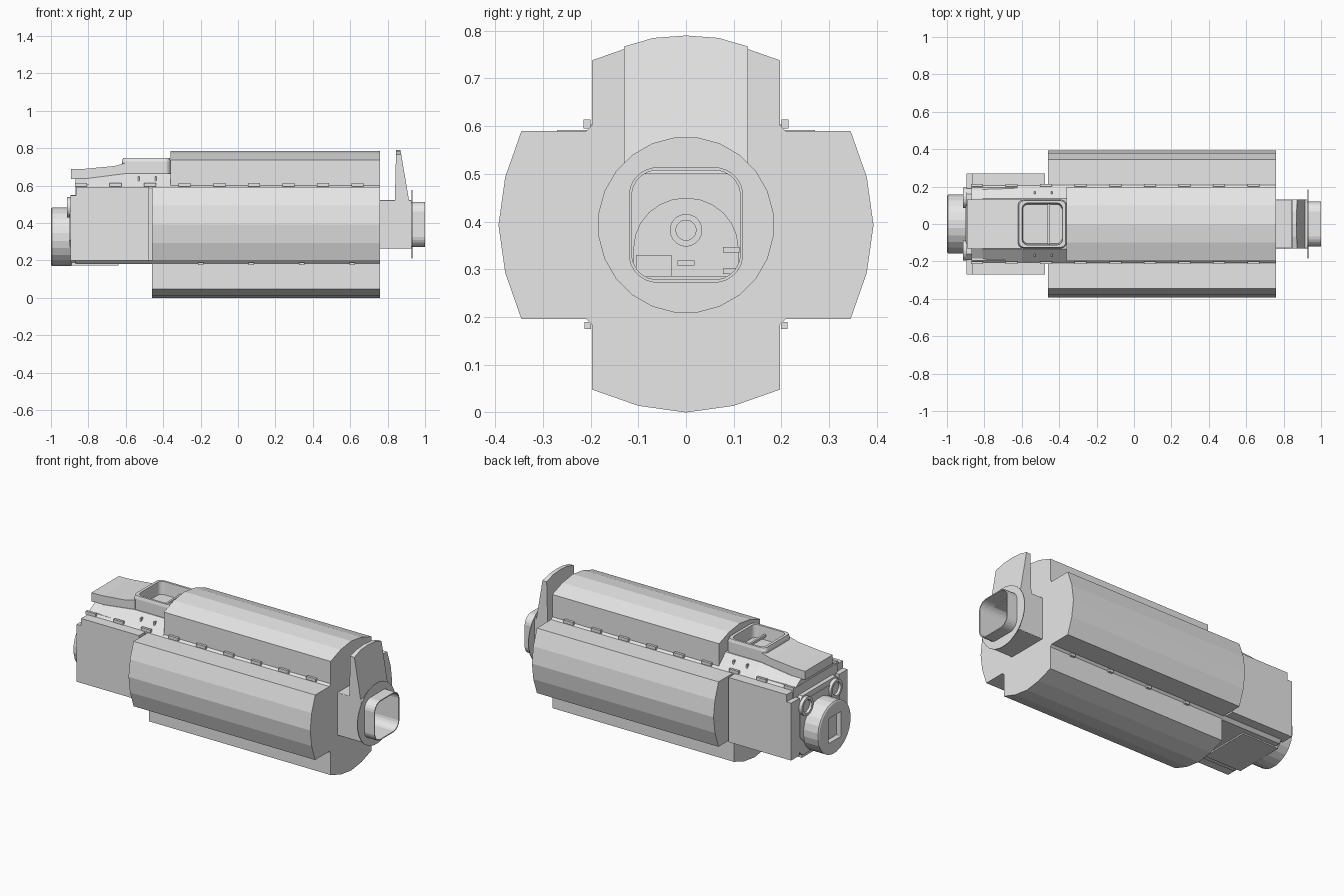
import bpy, bmesh, math

cube = bpy.data.objects.get("Cube")
if cube:
    bpy.data.objects.remove(cube, do_unlink=True)

grey = bpy.data.materials.new("light_grey")
grey.use_nodes = True
grey.diffuse_color = (0.8, 0.8, 0.8, 1)
grey.node_tree.nodes["Principled BSDF"].inputs["Base Color"].default_value = (0.8, 0.8, 0.8, 1)

MID = 0.393  # height of the long axis


def loft(name, rings, axis="x", caps=(True, True), wrap=False):
    """Skin a list of (outline, offset) rings stacked along an axis."""
    bm = bmesh.new()
    loops = []
    for pts, off in rings:
        loop = []
        for u, v in pts:
            o = off(u, v) if callable(off) else off
            co = {"x": (o, u, v), "y": (u, o, v), "z": (u, v, o)}[axis]
            loop.append(bm.verts.new(co))
        loops.append(loop)
    pairs = list(zip(loops, loops[1:]))
    if wrap:
        pairs.append((loops[-1], loops[0]))
    for a, b in pairs:
        n = len(a)
        for i in range(n):
            j = (i + 1) % n
            bm.faces.new((a[i], a[j], b[j], b[i]))
    if not wrap:
        if caps[0]:
            bm.faces.new(loops[0])
        if caps[1]:
            bm.faces.new(loops[-1])
    bmesh.ops.recalc_face_normals(bm, faces=bm.faces)
    me = bpy.data.meshes.new(name)
    bm.to_mesh(me)
    bm.free()
    me.materials.append(grey)
    ob = bpy.data.objects.new(name, me)
    bpy.context.collection.objects.link(ob)
    return ob


def prism(name, pts, a, b, axis="x"):
    return loft(name, [(pts, a), (pts, b)], axis)


def box(name, x, y, z):
    pts = [(x[0], y[0]), (x[1], y[0]), (x[1], y[1]), (x[0], y[1])]
    return prism(name, pts, z[0], z[1], "z")


def rounded(hw, hh, r, cu=0, cv=MID, n=6):
    """Rounded rectangle outline; a circle when r equals both half sizes."""
    pts = []
    for k, (su, sv) in enumerate([(1, 1), (-1, 1), (-1, -1), (1, -1)]):
        for i in range(n):
            a = math.pi / 2 * (k + (i + 0.5) / n)
            pts.append((cu + su * (hw - r) + r * math.cos(a),
                        cv + sv * (hh - r) + r * math.sin(a)))
    return pts


def circle(r, cu=0, cv=MID):
    return rounded(r, r, r, cu, cv)


def chamfered(hw, hh, c, cv=MID):
    q = [(hw, hh - c), (hw - c, hh)]
    half = q + [(-u, v) for u, v in reversed(q)]
    return [(u, cv + v) for u, v in half] + [(-u, cv - v) for u, v in half]


# Core and the four equipment bays around it
prism("core", chamfered(0.212, 0.212, 0.018), -0.87, 0.76)
bay = [(-0.197, 0.18), (-0.197, 0.345), (-0.1, 0.379), (0, 0.393),
       (0.1, 0.379), (0.197, 0.345), (0.197, 0.18)]
for k, side in enumerate(["top", "right", "bottom", "left"]):
    c, s = [(1, 0), (0, 1), (-1, 0), (0, -1)][k]
    pts = [(u * c - r * s, MID + u * s + r * c) for u, r in bay]
    prism(side + "_bay", pts, -0.36 if side == "top" else -0.46, 0.76)

# Forward side blocks, with notched upper front corner
block = [(-0.895, 0.2), (-0.475, 0.2), (-0.475, 0.592), (-0.865, 0.592),
         (-0.865, 0.548), (-0.895, 0.548)]
for s, side in [(-1, "right"), (1, "left")]:
    prism(side + "_forward_block", block, s * 0.19, s * 0.27, "y")
    # Handrails along the upper edges
    for i in range(9):
        x = -0.84 + i * 0.185
        box(side + "_handrail", (x - 0.032, x + 0.032),
            sorted((s * 0.2, s * 0.215)), (0.595, 0.614))
    for i in range(4):
        x = -0.2 + i * 0.27
        box(side + "_lower_clip", (x - 0.015, x + 0.015),
            sorted((s * 0.199, s * 0.213)), (0.175, 0.19))
box("belly_plate", (-0.89, -0.64), (-0.16, 0.16), (0.173, 0.19))

# Front bulkhead, portholes and docking drum
prism("front_bulkhead", chamfered(0.21, 0.18, 0.05, 0.37), -0.895, -0.86)
prism("bulkhead_step", chamfered(0.19, 0.13, 0.05, 0.39), -0.9, -0.89)
for s, side in [(-1, "right"), (1, "left")]:
    y, z = s * 0.14, 0.485
    loft(side + "_porthole", [(circle(0.056, y, z), -0.89), (circle(0.056, y, z), -0.915),
                              (circle(0.04, y, z), -0.915), (circle(0.036, y, z), -0.902)])
hatch = rounded(0.06, 0.075, 0.004, 0, 0.326)
loft("docking_drum", [(circle(0.158, 0, 0.326), -0.89), (circle(0.158, 0, 0.326), -0.995),
                      (circle(0.15, 0, 0.326), -1.0), (hatch, -1.0), (hatch, -0.97)])

# Raised roof in front of the upper bay
fairing = [(-0.207, 0.595), (-0.135, 0.665), (0.135, 0.665), (0.207, 0.595)]
nose = [(-0.2, 0.595), (-0.135, 0.638), (0.135, 0.638), (0.2, 0.595)]
loft("roof_fairing", [(nose, -0.868), (nose, -0.81), (fairing, -0.6), (fairing, -0.36)])
hood = [(-0.893, 0.635), (-0.82, 0.637), (-0.62, 0.65), (-0.6, 0.65), (-0.6, 0.722),
        (-0.66, 0.705), (-0.82, 0.69), (-0.893, 0.688)]
prism("roof_hood", hood, -0.132, 0.132, "y")


def frame(hx, hy, r):
    return rounded(hx, hy, r, -0.49, 0)


# Roof window with recessed floor
loft("roof_window_frame", [(frame(0.13, 0.13, 0.03), 0.655), (frame(0.13, 0.13, 0.03), 0.73),
                           (frame(0.125, 0.125, 0.03), 0.748), (frame(0.108, 0.112, 0.03), 0.748),
                           (frame(0.105, 0.105, 0.03), 0.672)], "z")
box("window_crossbar", (-0.462, -0.45), (-0.108, 0.108), (0.69, 0.705))
for s, side in [(-1, "right"), (1, "left")]:
    for x in (-0.53, -0.44):
        box(side + "_roof_peg", (x - 0.004, x + 0.004),
            sorted((s * 0.16, s * 0.175)), (0.625, 0.648))

# Rear docking block, thin collar and hollow tube
tube_out, tube_in = rounded(0.12, 0.121, 0.06), rounded(0.114, 0.115, 0.055)
square = rounded(0.13, 0.13, 0.004)
loft("rear_block", [(square, 0.75), (square, 0.93), (tube_in, 0.93), (tube_in, 0.75)], wrap=True)
loft("rear_collar", [(circle(0.185), 0.928), (circle(0.185), 0.932),
                     (tube_in, 0.932), (tube_in, 0.928)], wrap=True)
loft("rear_tube", [(tube_out, 0.93), (tube_out, 1.0), (tube_in, 1.0), (tube_in, 0.93)], wrap=True)

# Inner hatch seen through the tube
dome = [(0.11 * math.cos(math.pi * i / 12), 0.345 + 0.105 * math.sin(math.pi * i / 12))
        for i in range(13)]
prism("inner_hatch", [(-0.11, 0.285)] + dome[::-1] + [(0.11, 0.285)], 0.755, 0.785)
loft("hatch_ring", [(circle(0.034, 0, 0.382), 0.78), (circle(0.034, 0, 0.382), 0.8),
                    (circle(0.021, 0, 0.382), 0.8), (circle(0.021, 0, 0.382), 0.788)])
box("hatch_handle", (0.78, 0.795), (-0.018, 0.018), (0.308, 0.318))
box("inner_console", (0.78, 0.83), (-0.105, -0.03), (0.285, 0.33))
for z in (0.29, 0.335):
    box("inner_bracket", (0.78, 0.82), (0.078, 0.112), (z, z + 0.012))

# Tall tapering fin above the rear block
fin = [(-0.13, 0.5), (-0.13, 0.767), (-0.068, 0.785), (0, 0.79),
       (0.068, 0.785), (0.13, 0.767), (0.13, 0.5)]
loft("rear_fin", [(fin, lambda u, v: 0.838 + (v - 0.5) * 0.025),
                  (fin, lambda u, v: 0.918 - (v - 0.5) * 0.17)])
